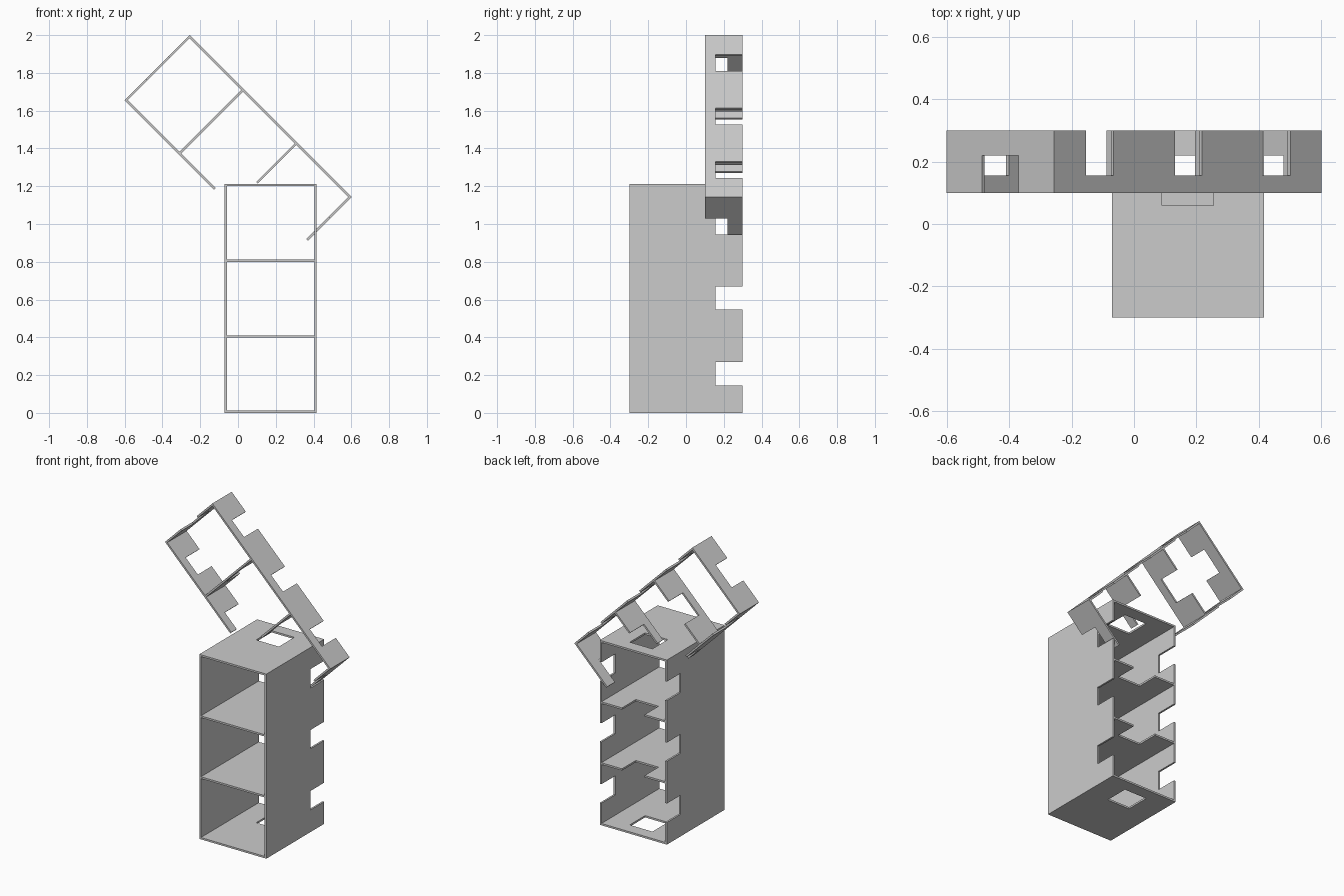
import bpy, bmesh, math
from mathutils import Matrix

if "Cube" in bpy.data.objects:
    bpy.data.objects.remove(bpy.data.objects["Cube"])

W, L, T = 0.487, 1.212, 0.012           # width, length, board thickness
Y0, Y1, YN = -0.30, 0.30, 0.156         # front edge, back edge, notch depth line
CUT_Y = 0.10                            # the tilted crate is a slice of the cabinet
SIDE_NOTCHES = [(0.145, 0.27), (0.547, 0.67), (0.945, 1.07)]
MID = (0.161, 0.326)                    # middle notch / hole across the width
HOLE_Y = (0.06, 0.22)
SHELVES = (0.405, 0.805)

CABINET = Matrix.Translation((-0.071, 0, 0))
CRATE = Matrix.Translation((-0.256, 0, 2.0)) @ Matrix.Rotation(math.radians(135), 4, 'Y')


def notched(a0, a1, base, edge, depth, notches):
    """Strip from a0 to a1 with rectangular notches in one edge."""
    pts = [(a0, base), (a0, edge)]
    for s, e in notches:
        pts += [(s, edge), (s, depth)]
        if e >= a1:                     # strip stops inside this notch
            return pts + [(a1, depth), (a1, base)]
        pts += [(e, depth), (e, edge)]
    return pts + [(a1, edge), (a1, base)]


def rect(x0, x1, y0, y1):
    return [(x0, y0), (x1, y0), (x1, y1), (x0, y1)]


def board(name, outlines, matrix):
    """Flat board from 2D outlines (the second one is a hole)."""
    cu = bpy.data.curves.new(name, 'CURVE')
    cu.dimensions, cu.fill_mode, cu.extrude = '2D', 'BOTH', T / 2
    for pts in outlines:
        sp = cu.splines.new('POLY')
        sp.points.add(len(pts) - 1)
        for p, (x, y) in zip(sp.points, pts):
            p.co = (x, y, 0, 1)
        sp.use_cyclic_u, sp.use_smooth = True, False
    tmp = bpy.data.objects.new(name + "_outline", cu)
    bpy.context.collection.objects.link(tmp)
    bpy.context.view_layer.update()
    me = bpy.data.meshes.new_from_object(tmp.evaluated_get(bpy.context.evaluated_depsgraph_get()))
    bpy.data.objects.remove(tmp)
    bm = bmesh.new()
    bm.from_mesh(me)
    bmesh.ops.remove_doubles(bm, verts=bm.verts, dist=1e-5)
    bmesh.ops.recalc_face_normals(bm, faces=bm.faces)
    for f in bm.faces:
        f.smooth = False
    bm.to_mesh(me)
    bm.free()
    me.name = name
    ob = bpy.data.objects.new(name, me)
    ob.matrix_world = matrix
    bpy.context.collection.objects.link(ob)


def side(name, frame, u, pts):
    turn = Matrix(((0, 0, -1, u), (0, 1, 0, 0), (1, 0, 0, 0), (0, 0, 0, 1)))
    board(name, [pts], frame @ turn)


def shelf(name, frame, v, *outlines):
    board(name, outlines, frame @ Matrix.Translation((0, 0, v)))


UL, UR, VB, VT = T / 2, W - T / 2, T / 2, L - T / 2
IN0, IN1 = T, W - T

# Upright cabinet: notched sides, holed ends, notched shelves
for nm, u in (("left", UL), ("right", UR)):
    side("cabinet_side_" + nm, CABINET, u, notched(0, L, Y0, Y1, YN, SIDE_NOTCHES))
for nm, v in (("bottom", VB), ("top", VT)):
    shelf("cabinet_" + nm, CABINET, v, rect(IN0, IN1, Y0, Y1), rect(*MID, *HOLE_Y))
for i, v in enumerate(SHELVES):
    shelf(f"cabinet_shelf_{i + 1}", CABINET, v, notched(IN0, IN1, Y0, Y1, YN, [MID]))

# Tilted crate: same boards sliced at CUT_Y and trimmed where they meet the cabinet
side("crate_side_upper", CRATE, UL, notched(0, L, CUT_Y, Y1, YN, SIDE_NOTCHES))
side("crate_side_lower", CRATE, UR, notched(0, 0.67, CUT_Y, Y1, YN, SIDE_NOTCHES))
shelf("crate_end_upper", CRATE, VB, notched(IN0, IN1, Y1, CUT_Y, HOLE_Y[1], [MID]))
shelf("crate_shelf_1", CRATE, SHELVES[0], notched(IN0, IN1, CUT_Y, Y1, YN, [MID]))
shelf("crate_shelf_2", CRATE, SHELVES[1], notched(IN0, 0.30, CUT_Y, Y1, YN, [MID]))
shelf("crate_end_lower", CRATE, VT, notched(IN0, MID[1], Y1, CUT_Y, HOLE_Y[1], [MID]))
